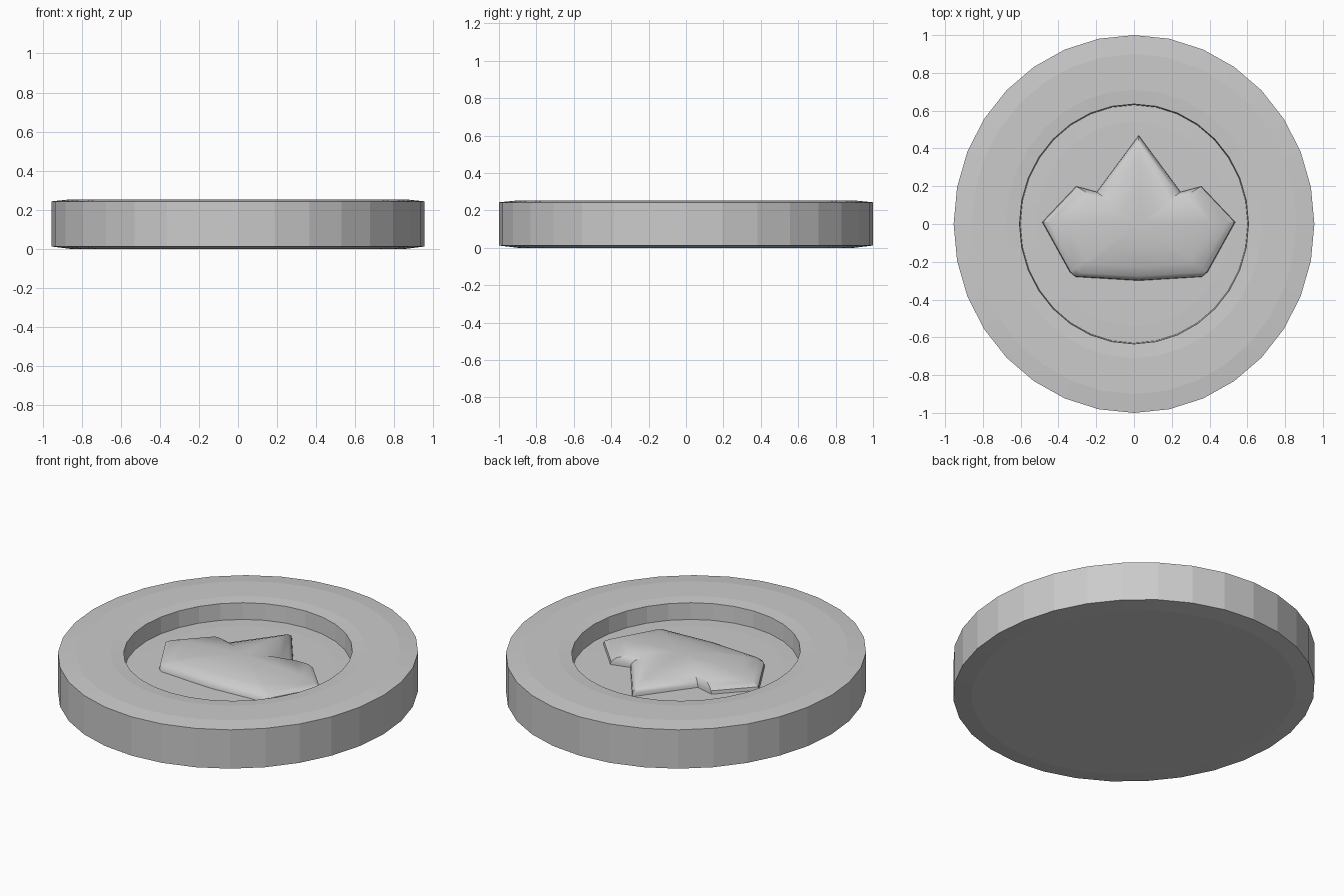
import bpy, bmesh
from math import sin, cos, pi, radians

cube = bpy.data.objects.get("Cube")
if cube:
    bpy.data.objects.remove(cube, do_unlink=True)

grey = bpy.data.materials.new("plain grey")
grey.use_nodes = True
grey.diffuse_color = (0.6, 0.6, 0.6, 1)
grey.node_tree.nodes["Principled BSDF"].inputs["Base Color"].default_value = (0.6, 0.6, 0.6, 1)


def loft(name, rings, caps):
    """Bridge equal-length rings of points; caps lists the ring indices to fill."""
    bm = bmesh.new()
    loops = [[bm.verts.new(p) for p in ring] for ring in rings]
    for a, b in zip(loops, loops[1:]):
        for i in range(len(a)):
            j = (i + 1) % len(a)
            bm.faces.new((a[i], a[j], b[j], b[i]))
    for c in caps:
        bm.faces.new(loops[c])
    bmesh.ops.recalc_face_normals(bm, faces=bm.faces)
    mesh = bpy.data.meshes.new(name)
    bm.to_mesh(mesh)
    bm.free()
    mesh.materials.append(grey)
    obj = bpy.data.objects.new(name, mesh)
    bpy.context.collection.objects.link(obj)
    return obj


# Slightly oval disc with a raised rim and a sunken centre: (radius, height)
SIDES = 32
profile = [(0.9, 0), (1, 0.012), (1, 0.243), (0.9, 0.253), (0.71, 0.253),
           (0.635, 0.247), (0.63, 0.15), (0.54, 0.153)]


def oval(radius, z):
    turns = [2 * pi * i / SIDES for i in range(SIDES)]
    return [(0.955 * radius * cos(t), radius * sin(t), z) for t in turns]


loft("disc", [oval(r, z) for r, z in profile], (0, -1))

# Domed emblem: half outline from the back tip to the front, then mirrored
CENTRE = 0.025
half = [(0, 0.47), (0.222, 0.17), (0.332, 0.2), (0.512, 0.01),
        (0.365, -0.255), (0.335, -0.28), (0, -0.3)]
outline = half + [(-x, y) for x, y in reversed(half[1:-1])]
# Each level shrinks the outline towards the middle: (scale, height)
levels = [(1, 0.15), (0.99, 0.172), (0.92, 0.193), (0.75, 0.212), (0.45, 0.23), (0.15, 0.235)]
emblem = loft("emblem", [[(CENTRE + x * s, y * s, z) for x, y in outline]
                         for s, z in levels], (0, -1))
bpy.ops.object.select_all(action="DESELECT")
emblem.select_set(True)
bpy.context.view_layer.objects.active = emblem
bpy.ops.object.shade_smooth_by_angle(angle=radians(40))
